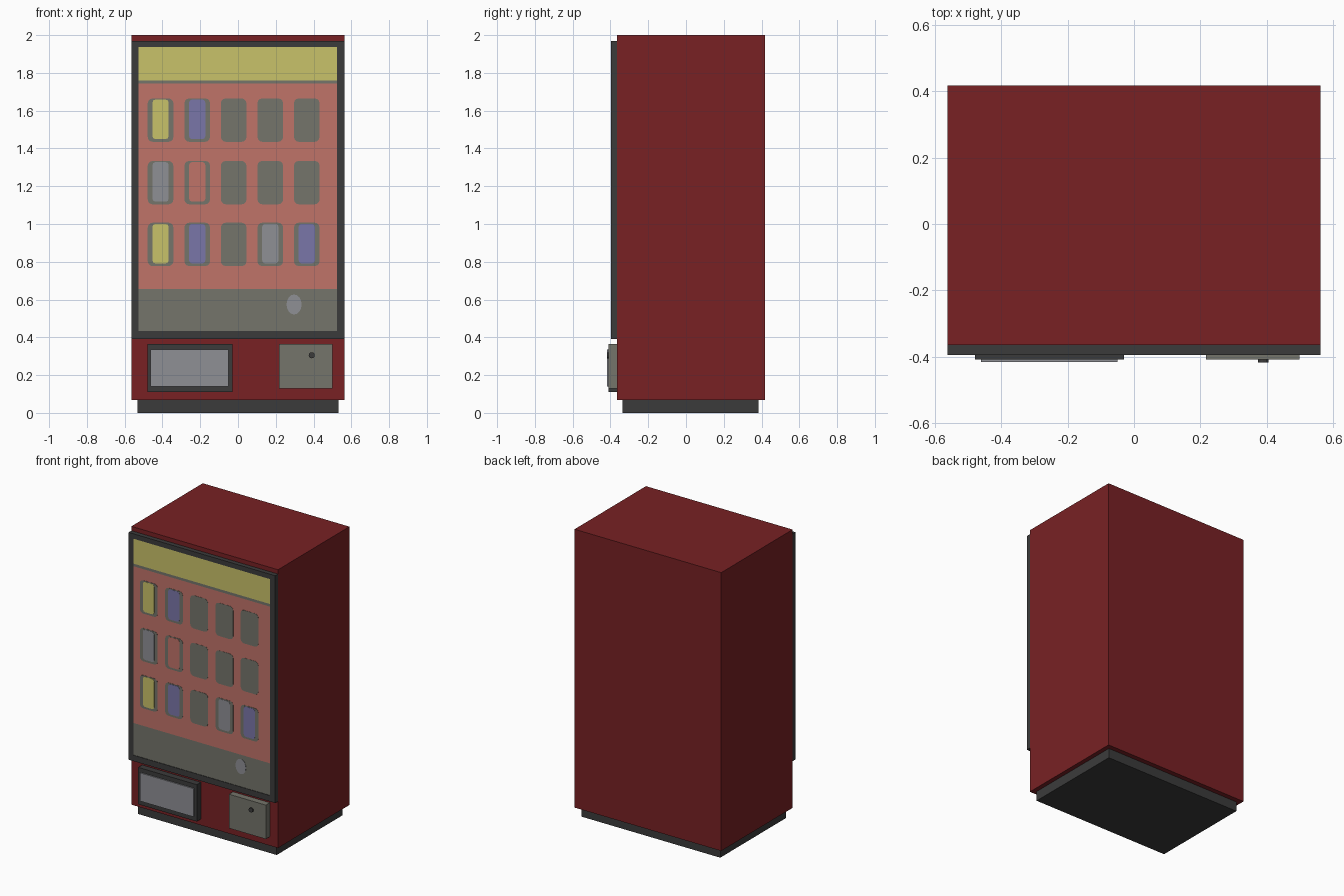
import bpy, bmesh, math

if "Cube" in bpy.data.objects:
    bpy.data.objects.remove(bpy.data.objects["Cube"])


def material(name, rgb):
    m = bpy.data.materials.new(name)
    lin = [((c / 255 + 0.055) / 1.055) ** 2.4 for c in rgb]
    m.diffuse_color = (*lin, 1)
    m.use_nodes = True
    m.node_tree.nodes["Principled BSDF"].inputs["Base Color"].default_value = m.diffuse_color
    return m


RED = material("cabinet red", (120, 33, 36))
DARK = material("dark trim", (59, 59, 59))
YELLOW = material("pale yellow", (201, 194, 106))
PINK = material("faded red", (192, 115, 105))
GREY = material("warm grey", (117, 117, 107))
BLUE = material("muted blue", (122, 118, 169))
SILVER = material("silver grey", (143, 144, 149))


def finish(name, bm, mat):
    bmesh.ops.recalc_face_normals(bm, faces=bm.faces)
    mesh = bpy.data.meshes.new(name)
    bm.to_mesh(mesh)
    bm.free()
    mesh.materials.append(mat)
    ob = bpy.data.objects.new(name, mesh)
    bpy.context.collection.objects.link(ob)
    return ob


def prism(name, outline, y0, y1, mat):
    """Extrude an x-z outline from y0 to y1."""
    bm = bmesh.new()
    face = bm.faces.new([bm.verts.new((x, y0, z)) for x, z in outline])
    ext = bmesh.ops.extrude_face_region(bm, geom=[face])["geom"]
    verts = [v for v in ext if isinstance(v, bmesh.types.BMVert)]
    bmesh.ops.translate(bm, verts=verts, vec=(0, y1 - y0, 0))
    return finish(name, bm, mat)


def box(name, x0, x1, y0, y1, z0, z1, mat):
    return prism(name, [(x0, z0), (x1, z0), (x1, z1), (x0, z1)], y0, y1, mat)


def rounded(cx, cz, hw, hh, r, steps=3):
    pts = []
    for k, (sx, sz) in enumerate([(1, 1), (-1, 1), (-1, -1), (1, -1)]):
        for i in range(steps + 1):
            a = math.pi / 2 * (k + i / steps)
            pts.append((cx + sx * (hw - r) + r * math.cos(a),
                        cz + sz * (hh - r) + r * math.sin(a)))
    return pts


def ellipse(cx, cz, rx, rz, n=16):
    return [(cx + rx * math.cos(2 * math.pi * i / n),
             cz + rz * math.sin(2 * math.pi * i / n)) for i in range(n)]


# Cabinet and recessed plinth
box("cabinet", -0.563, 0.563, -0.365, 0.418, 0.068, 2.0, RED)
box("plinth", -0.532, 0.532, -0.335, 0.384, 0, 0.068, DARK)

# Door frame bars
FRONT, BACK = -0.396, -0.365
box("frame_left", -0.563, -0.526, FRONT, BACK, 0.392, 1.97, DARK)
box("frame_right", 0.523, 0.563, FRONT, BACK, 0.392, 1.97, DARK)
box("frame_bottom", -0.526, 0.523, FRONT, BACK, 0.392, 0.433, DARK)
box("frame_top", -0.526, 0.523, FRONT, BACK, 1.936, 1.97, DARK)

# Door panel with its colour bands
PANEL = -0.3925
box("lower_band", -0.526, 0.523, PANEL, BACK, 0.433, 0.655, GREY)
box("display_panel", -0.526, 0.523, PANEL, BACK, 0.655, 1.743, PINK)
box("divider_strip", -0.526, 0.523, PANEL, BACK, 1.743, 1.761, GREY)
box("header_sign", -0.526, 0.523, PANEL, BACK, 1.761, 1.936, YELLOW)

# Product slots and the goods inside them
columns = [-0.410, -0.216, -0.023, 0.171, 0.364]
rows = [(1.55, [YELLOW, BLUE, None, None, None]),
        (1.219, [SILVER, PINK, None, None, None]),
        (0.892, [YELLOW, BLUE, None, SILVER, BLUE])]
for z, goods in rows:
    for x, mat in zip(columns, goods):
        prism("slot", rounded(x, z, 0.068, 0.115, 0.026), PANEL - 0.0015, PANEL, GREY)
        if mat:
            prism("product", rounded(x, z + 0.004, 0.043, 0.105, 0.016, 2),
                  PANEL - 0.003, PANEL - 0.0015, mat)

# Coin button on the lower band
prism("coin_button", ellipse(0.297, 0.574, 0.04, 0.053), PANEL - 0.002, PANEL, SILVER)

# Delivery hatch
box("hatch_frame", -0.48, -0.03, -0.409, BACK, 0.11, 0.366, DARK)
box("hatch_flap", -0.462, -0.05, -0.417, -0.409, 0.14, 0.336, SILVER)

# Coin box with lock
box("coin_box", 0.217, 0.5, -0.409, BACK, 0.13, 0.366, GREY)
prism("coin_lock", ellipse(0.39, 0.305, 0.016, 0.016, 12), -0.418, -0.409, DARK)
